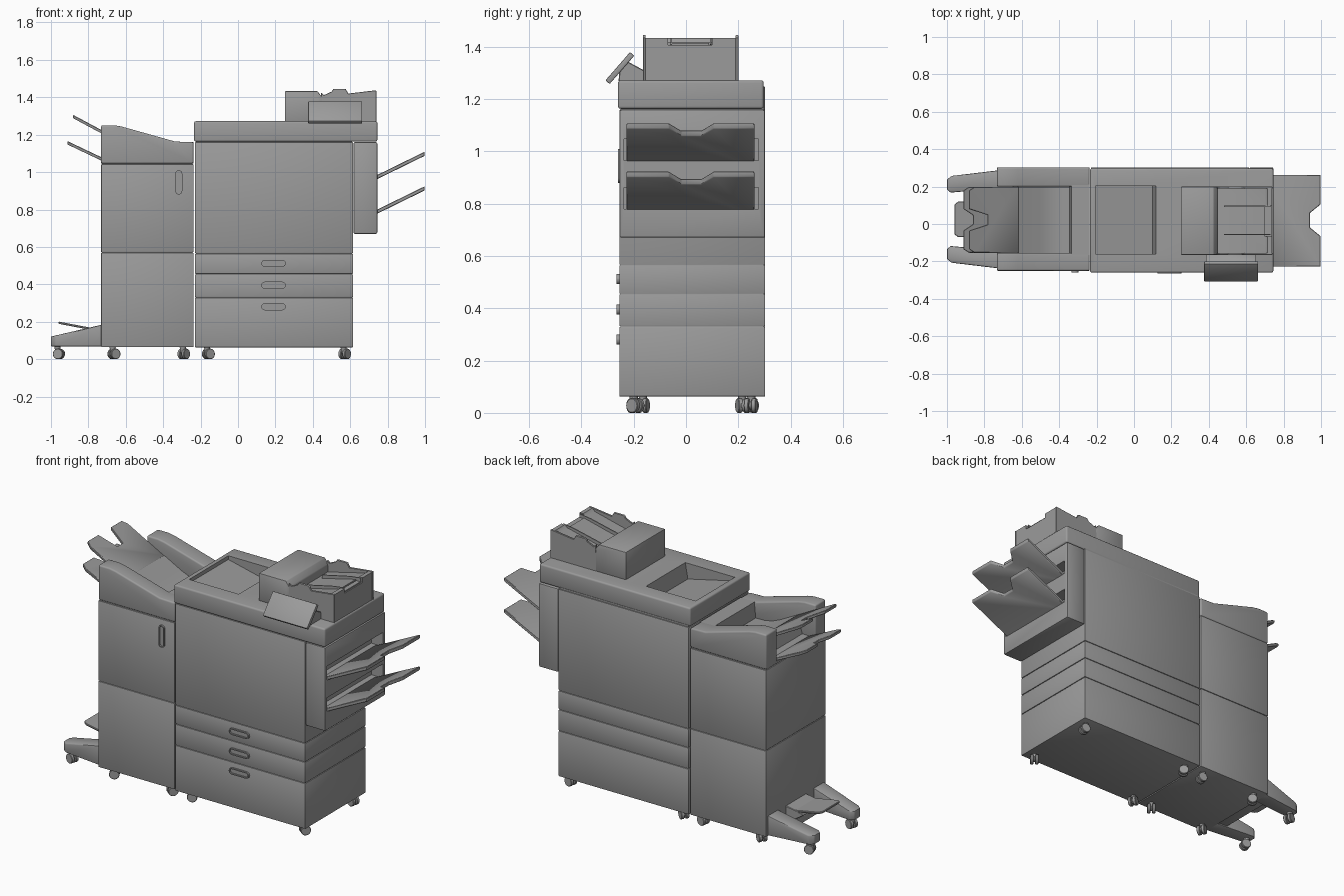
import bpy, bmesh, math
from mathutils import Matrix

if "Cube" in bpy.data.objects:
    bpy.data.objects.remove(bpy.data.objects["Cube"])

GREY = bpy.data.materials.new('dark_grey')
GREY.diffuse_color = (0.33, 0.33, 0.33, 1)
GREY.use_nodes = True
GREY.node_tree.nodes["Principled BSDF"].inputs["Base Color"].default_value = GREY.diffuse_color


def finish(name, bm, bevel=0, seg=2):
    bmesh.ops.recalc_face_normals(bm, faces=bm.faces)
    if bevel:
        edges = [e for e in bm.edges if e.calc_face_angle(0) > 0.35]
        bmesh.ops.bevel(bm, geom=edges, offset=bevel, segments=seg, profile=0.5,
                        affect='EDGES', clamp_overlap=True)
    me = bpy.data.meshes.new(name)
    bm.to_mesh(me)
    bm.free()
    me.materials.append(GREY)
    ob = bpy.data.objects.new(name, me)
    bpy.context.collection.objects.link(ob)
    return ob


def extrude(name, pts, vec, bevel=0, seg=2):
    bm = bmesh.new()
    f = bm.faces.new([bm.verts.new(p) for p in pts])
    r = bmesh.ops.extrude_face_region(bm, geom=[f], use_keep_orig=True)
    bmesh.ops.translate(bm, vec=vec, verts=[v for v in r['geom'] if isinstance(v, bmesh.types.BMVert)])
    return finish(name, bm, bevel, seg)


def prism(name, prof, y0, y1, bevel=0, seg=2):
    """xz profile extruded along y"""
    return extrude(name, [(x, y0, z) for x, z in prof], (0, y1 - y0, 0), bevel, seg)


def box(name, x0, x1, y0, y1, z0, z1, bevel=0, seg=2):
    return prism(name, [(x0, z0), (x1, z0), (x1, z1), (x0, z1)], y0, y1, bevel, seg)


def tray(name, plan, x0, z0, slope, t=0.018, bevel=0.003):
    """xy outline laid on a plane rising along x"""
    return extrude(name, [(x, y, z0 + slope * (x - x0)) for x, y in plan], (0, 0, -t), bevel, 1)


def cut(ob, cutter):
    m = ob.modifiers.new('cut', 'BOOLEAN')
    m.object, m.operation, m.solver = cutter, 'DIFFERENCE', 'EXACT'
    bpy.context.view_layer.objects.active = ob
    bpy.ops.object.modifier_apply(modifier=m.name)
    bpy.data.objects.remove(cutter)


def caster(name, x, y, top, ang):
    bm = bmesh.new()
    for s in (-1, 1):
        bmesh.ops.create_cone(bm, cap_ends=True, segments=20, radius1=0.028, radius2=0.028, depth=0.018,
                              matrix=Matrix.Translation((0.008, s * 0.014, 0.028)) @ Matrix.Rotation(math.pi / 2, 4, 'X'))
    bmesh.ops.create_cone(bm, cap_ends=True, segments=12, radius1=0.016, radius2=0.016, depth=0.012,
                          matrix=Matrix.Translation((0.008, 0, 0.028)) @ Matrix.Rotation(math.pi / 2, 4, 'X'))
    bmesh.ops.create_cone(bm, cap_ends=True, segments=16, radius1=0.012, radius2=0.018, depth=top - 0.03,
                          matrix=Matrix.Translation((0, 0, 0.03 + (top - 0.03) / 2)))
    bmesh.ops.transform(bm, matrix=Matrix.Translation((x, y, 0)) @ Matrix.Rotation(ang, 4, 'Z'), verts=bm.verts)
    finish(name, bm, 0.003, 1)


def handle(name, x0, x1, z0, z1, y):
    """raised rounded ring with a recessed grip"""
    r = min(x1 - x0, z1 - z0) * 0.49
    cs = [(x1 - r, z1 - r, 0), (x0 + r, z1 - r, 1), (x0 + r, z0 + r, 2), (x1 - r, z0 + r, 3)]
    def ring(k):
        return [(cx + k * r * math.cos(a), cz + k * r * math.sin(a)) for cx, cz, q in cs
                for a in [(q + i / 4) * math.pi / 2 for i in range(5)]]
    ob = prism(name, ring(1), y - 0.01, y + 0.01)
    cut(ob, prism('cutter', ring(0.65), y - 0.02, y - 0.002))


YF, YB = -0.255, 0.303

# Main cabinet: stacked panels with shadow gaps
for n, z0, z1 in [('base_drawer', 0.063, 0.329), ('lower_drawer', 0.332, 0.453),
                  ('upper_drawer', 0.456, 0.564), ('main_cabinet', 0.567, 1.16)]:
    box(n, -0.23, 0.615, YF, YB, z0, z1, 0.003)
box('cabinet_core', -0.225, 0.61, YF + 0.005, YB - 0.005, 0.07, 1.17)
for i, z in enumerate((0.512, 0.395, 0.28)):
    handle(f'drawer_handle_{i}', 0.125, 0.255, z - 0.019, z + 0.019, YF)

# Output unit on the right with two slots and sloping trays
unit = box('output_unit', 0.617, 0.745, YF, YB, 0.67, 1.16, 0.008)
for i, z in enumerate((0.965, 0.78)):
    cut(unit, box('cutter', 0.67, 0.8, -0.237, 0.278, z, z + 0.082))
    tray(f'output_tray_{i}', [(0.69, -0.228), (0.998, -0.228), (0.998, -0.065), (0.94, -0.018),
                              (0.94, 0.058), (0.998, 0.105), (0.998, 0.262), (0.69, 0.262)],
         0.745, z + 0.02, 0.49, 0.022)

# Scanner deck with a basin whose floor drops towards the feeder
deck = box('scanner_deck', -0.235, 0.745, -0.26, 0.297, 1.163, 1.272, 0.01, 3)
cut(deck, prism('cutter', [(-0.205, 1.25), (0.10, 1.18), (0.122, 1.3), (-0.205, 1.3)], -0.16, 0.203))

# Document feeder: lid, sloped floor, side walls and paper guides
FY0, FY1 = -0.165, 0.2
prism('feeder_lid', [(0.25, 1.27), (0.45, 1.27), (0.45, 1.40), (0.425, 1.433), (0.25, 1.433)], FY0, FY1, 0.005)
floor = prism('feeder_floor', [(0.44, 1.27), (0.738, 1.27), (0.738, 1.434), (0.715, 1.434), (0.70, 1.418), (0.44, 1.355)],
              FY0 + 0.004, FY1 - 0.004)
cut(floor, box('cutter', 0.70, 0.8, -0.068, 0.1, 1.407, 1.5))
box('feeder_grip', 0.705, 0.732, -0.055, 0.088, 1.405, 1.414)
for n, y in (('front', FY0), ('back', FY1 - 0.011)):
    prism(f'feeder_wall_{n}', [(0.44, 1.27), (0.74, 1.27), (0.74, 1.436), (0.725, 1.436), (0.59, 1.42),
                               (0.575, 1.445), (0.51, 1.445), (0.50, 1.43), (0.46, 1.412), (0.445, 1.425)],
          y, y + 0.011, 0.002, 1)
for n, y in (('front', -0.06), ('back', 0.092)):
    prism(f'paper_guide_{n}', [(0.48, 1.36), (0.73, 1.41), (0.73, 1.434), (0.66, 1.425), (0.48, 1.385)],
          y, y + 0.006)

# Tilted control panel and its arm
extrude('control_panel', [(0.375, -0.308, 1.272), (0.375, -0.292, 1.258), (0.375, -0.198, 1.366), (0.375, -0.214, 1.38)],
        (0.288, 0, 0), 0.004)
extrude('panel_arm', [(0.385, -0.255, 1.312), (0.385, -0.258, 1.268), (0.385, -0.16, 1.268), (0.385, -0.16, 1.31), (0.385, -0.225, 1.345)],
        (0.268, 0, 0), 0.003, 1)

# Finisher cabinet on the left
FX0, FX1 = -0.732, -0.238
box('finisher_lower', FX0, FX1, -0.25, YB, 0.065, 0.569, 0.004)
box('finisher_upper', FX0, FX1, -0.25, YB, 0.572, 1.042, 0.004)
box('finisher_core', FX0 + 0.005, FX1 - 0.005, -0.245, YB - 0.005, 0.08, 1.055)
handle('finisher_handle', -0.335, -0.298, 0.88, 1.01, -0.25)

# Finisher hood: sloped side walls, rear deck and inner throat
hood = [(FX0, 1.046), (FX1, 1.046), (FX1, 1.16), (-0.335, 1.163), (-0.62, 1.243), (-0.66, 1.25), (FX0, 1.25)]
prism('hood_wall_front', hood, -0.25, -0.155, 0.009, 3)
prism('hood_wall_back', hood, 0.2, YB, 0.009, 3)
prism('hood_deck', [(FX1, 1.046), (FX1, 1.16), (-0.335, 1.163), (-0.345, 1.062), (-0.46, 1.07), (-0.62, 1.15), (-0.65, 1.046)],
      -0.165, 0.21)
box('hood_floor', FX0, -0.6, -0.165, 0.21, 1.046, 1.06)

# Stacking trays, the upper one curving down into the hood
top = [(-0.335, 1.072), (-0.40, 1.074), (-0.45, 1.083), (-0.50, 1.103), (-0.618, 1.165)]
prism('upper_tray_curve', top + [(x, z - 0.018) for x, z in reversed(top)], -0.154, 0.199)


def stack_tray(name, xr, xl, depth, z, slope):
    tray(name, [(xr, -0.154), (xl + 0.03, -0.154), (xl, -0.135), (xl, -0.035), (xl + depth, -0.002), (xl + depth, 0.047),
                (xl, 0.08), (xl, 0.18), (xl + 0.03, 0.199), (xr, 0.199)], xr, z, slope)


stack_tray('upper_stack_tray', -0.618, -0.882, 0.1, 1.165, -0.535)
stack_tray('lower_stack_tray', -0.66, -0.912, 0.05, 1.046, -0.475)

# Outrigger legs, mirrored about the cabinet centre
MID = 0.025
for n, s in (('front', -1), ('back', 1)):
    plan = [(-0.725, 0.165), (-0.98, 0.143), (-1.0, 0.16), (-1.0, 0.212), (-0.975, 0.232), (-0.725, 0.262)]
    bm = bmesh.new()
    lo = [bm.verts.new((x, MID + s * y, 0.068)) for x, y in plan]
    hi = [bm.verts.new((x, MID + s * y, 0.185 if x > -0.8 else 0.122)) for x, y in plan]
    bm.faces.new(lo)
    bm.faces.new(hi)
    for i in range(6):
        j = (i + 1) % 6
        bm.faces.new((lo[i], lo[j], hi[j], hi[i]))
    finish(f'leg_{n}', bm, 0.006)
    caster(f'leg_caster_{n}', -0.965, MID + s * 0.19, 0.075, 0.3 * s)

# Low catch tray between the legs
tray('catch_tray', [(-0.76, -0.07), (-0.94, -0.07), (-0.96, -0.055), (-0.96, 0.105), (-0.94, 0.12), (-0.76, 0.12)],
     -0.76, 0.163, -0.19, 0.012)
prism('catch_tray_base', [(-0.725, 0.1), (-0.725, 0.18), (-0.80, 0.168), (-0.85, 0.155), (-0.80, 0.12)], -0.07, 0.12, 0.003, 1)
box('leg_crossbar', -0.80, -0.725, -0.15, 0.2, 0.075, 0.115, 0.004)

# Cabinet casters
for i, x in enumerate((-0.67, -0.295, -0.165, 0.565)):
    for n, y, a in (('front', -0.2, 0.5), ('back', 0.25, -0.6)):
        caster(f'caster_{i}_{n}', x, y, 0.072, a + 0.4 * (i % 2))

bpy.ops.object.select_all(action='DESELECT')
for ob in bpy.context.scene.objects:
    ob.select_set(True)
    bpy.context.view_layer.objects.active = ob
bpy.ops.object.shade_smooth_by_angle(angle=math.radians(35))
